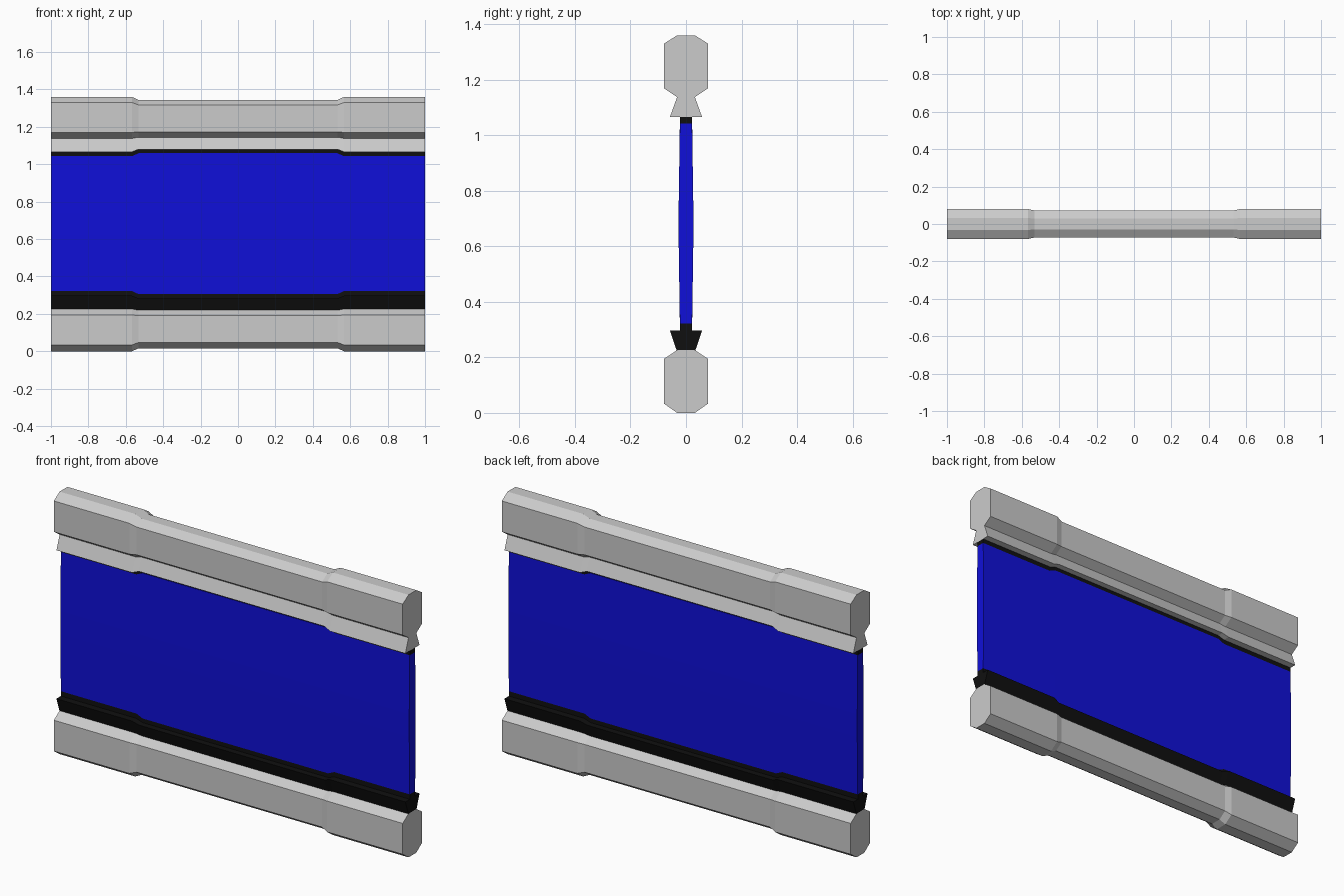
import bpy, bmesh

if "Cube" in bpy.data.objects:
    bpy.data.objects.remove(bpy.data.objects["Cube"])


def material(name, rgb):
    m = bpy.data.materials.new(name)
    m.diffuse_color = (*rgb, 1)
    m.use_nodes = True
    m.node_tree.nodes["Principled BSDF"].inputs["Base Color"].default_value = m.diffuse_color
    return m


def loft(name, sections, mat):
    """Skin a list of (x, [(y, z), ...]) half outlines, mirrored in y, with capped ends."""
    bm = bmesh.new()
    rings = []
    for x, half in sections:
        outline = half + [(-y, z) for y, z in reversed(half)]
        rings.append([bm.verts.new((x, y, z)) for y, z in outline])
    for a, b in zip(rings, rings[1:]):
        n = len(a)
        for i in range(n):
            j = (i + 1) % n
            bm.faces.new((a[i], a[j], b[j], b[i]))
    bm.faces.new(rings[0])
    bm.faces.new(rings[-1])
    bmesh.ops.recalc_face_normals(bm, faces=bm.faces)
    mesh = bpy.data.meshes.new(name)
    bm.to_mesh(mesh)
    bm.free()
    mesh.materials.append(mat)
    obj = bpy.data.objects.new(name, mesh)
    bpy.context.collection.objects.link(obj)
    return obj


BOTTOM_MID, TOP_MID = 0.161, 1.201   # centres the slim middle shrinks towards
SLIM = 0.9
STATIONS = [(-1, 1), (-0.567, 1), (-0.532, SLIM), (0.532, SLIM), (0.567, 1), (1, 1)]


def shrink(z, mid, s):
    return mid + (z - mid) * s


def rail(name, half, mid, mat):
    """Full-length bar that narrows between its two thick ends."""
    return loft(name, [(x, [(y * s, shrink(z, mid, s)) for y, z in half])
                       for x, s in STATIONS], mat)


grey = material("grey_metal", (0.59, 0.59, 0.59))
black = material("black_rubber", (0.005, 0.005, 0.005))
blue = material("blue_panel", (0.005, 0.005, 0.69))

# Bottom rail and its black channel
rail("bottom_rail", [(0.032, 0), (0.08, 0.034), (0.08, 0.194), (0.032, 0.226)],
     BOTTOM_MID, grey)
rail("bottom_channel", [(0.034, 0.226), (0.058, 0.297), (0.022, 0.297), (0.022, 0.322)],
     BOTTOM_MID, black)

# Top rail with flared lip, and the black strip under it
rail("top_rail", [(0.058, 1.066), (0.032, 1.138), (0.08, 1.17), (0.08, 1.33), (0.032, 1.36)],
     TOP_MID, grey)
rail("top_strip", [(0.022, 1.043), (0.022, 1.066)], TOP_MID, black)

# Blue panel, slightly thicker at mid height, its edges following the rails
sections = []
for x, s in STATIONS:
    low, high = shrink(0.322, BOTTOM_MID, s), shrink(1.043, TOP_MID, s)
    sections.append((x, [(0.022, low), (0.024, 0.45), (0.0265, 0.62),
                         (0.0265, 0.74), (0.024, 0.91), (0.022, high)]))
loft("blue_panel", sections, blue)
